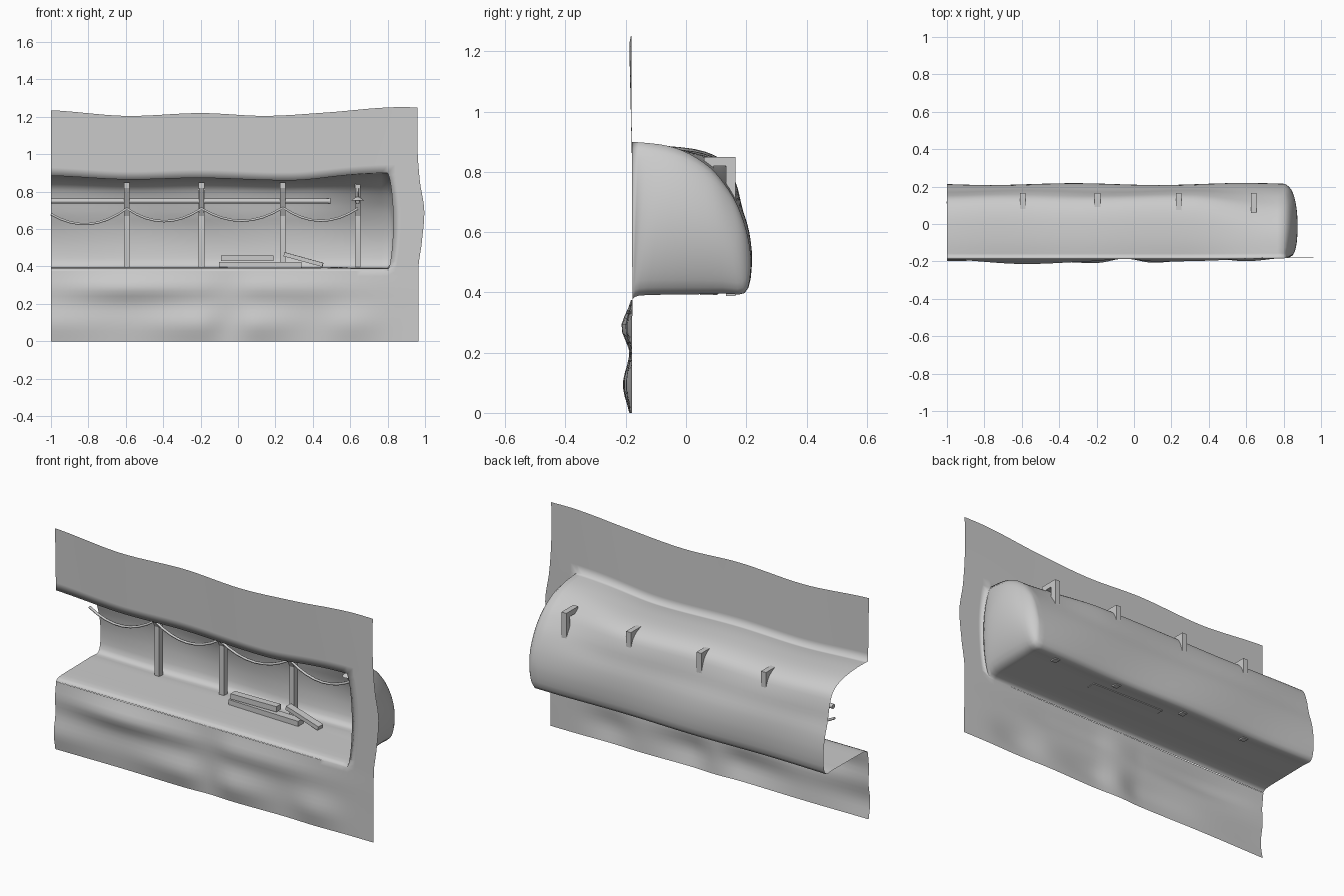
import bpy, bmesh, math
from mathutils import Vector

if "Cube" in bpy.data.objects:
    bpy.data.objects.remove(bpy.data.objects["Cube"])


def curve(table, t):
    """Smooth interpolation of (key, value...) rows, clamped at the ends."""
    n = len(table)
    if t <= table[0][0]:
        return Vector(table[0][1:])
    for i in range(n - 1):
        if t <= table[i + 1][0]:
            p0, p1, p2, p3 = [Vector(table[min(max(i + k, 0), n - 1)][1:]) for k in (-1, 0, 1, 2)]
            u = (t - table[i][0]) / (table[i + 1][0] - table[i][0])
            return 0.5 * (2 * p1 + (p2 - p0) * u + (2 * p0 - 5 * p1 + 4 * p2 - p3) * u * u
                          + (3 * p1 - p0 - 3 * p2 + p3) * u ** 3)
    return Vector(table[-1][1:])


def keyed(points):
    return [(i / (len(points) - 1),) + p for i, p in enumerate(points)]


# Tunnel cross-sections (y, z): main run and the lower-shouldered right end
MAIN = keyed([(-.178, .375), (-.15, .392), (0, .395), (.12, .397), (.195, .402),
              (.213, .5), (.205, .6), (.182, .68), (.163, .76), (.13, .825), (.05, .862), (-.08, .875), (-.18, .87)])
END = keyed([(-.178, .375), (-.15, .39), (0, .393), (.12, .396), (.195, .402),
             (.215, .5), (.205, .6), (.175, .69), (.135, .755), (.08, .815), (0, .865), (-.08, .89), (-.18, .9)])
# Edge heights and bulges along x
TOP = [(-1, 1.235, 0), (-.6, 1.205, 0), (-.2, 1.22, 0), (.15, 1.205, 0), (.5, 1.225, 0), (.8, 1.25, 0), (1, 1.25, 0)]
LIP = [(-1, .015, 0), (-.6, -.005, 0), (-.2, .003, 0), (.25, -.01, 0), (.55, 0, 0), (.8, 0, 0)]
BULGE = [(-1, .01, .02), (-.6, .036, .01), (-.2, .02, .03), (-.05, .008, .005), (.1, .022, .028),
         (.4, .018, .004), (.6, .008, .02), (.8, .002, .002), (1, 0, 0)]
RIGHT = [(0, .965, 0), (.4, .965, 0), (.52, .982, 0), (.7, .996, 0), (.85, .973, 0), (1.02, .96, 0), (1.25, .96, 0)]
X_END, N = 0.8, 40


def hollow(x, s):
    w = min(max((x - .3) / (X_END - .3), 0), 1)
    w = w * w * (3 - 2 * w)
    p = curve(MAIN, s).lerp(curve(END, s), w)
    p.y += curve(LIP, x)[0] * max(0, (s - .6) / .4)
    if .05 < s < .95:
        p.x += .005 * math.sin(7 * x + 9 * s) * math.sin(math.pi * s)
    return Vector((x, p.x, p.y))


def lower(x, s):
    a, b = curve(BULGE, x)
    y = -.178 - a * math.exp(-((s - .76) / .17) ** 2) - b * math.exp(-((s - .25) / .22) ** 2)
    return Vector((x, y - .002 * (1 - s), .375 * s))


def upper(x, s):
    lip = hollow(min(x, X_END), 1)
    z = lip.z + (curve(TOP, x)[0] - lip.z) * s
    return Vector((x, lip.y - .008 * s * (1 - max(0, (x - .5) * 2)), z))


def cap(k, j):
    """Rungs between floor and roof points close the right end."""
    a, b = hollow(X_END, k / N), hollow(X_END, 1 - k / N)
    t, d = j / 20, k / (N / 2)
    p = a.lerp(b, t)
    p.x += math.sin(math.pi * t) ** .6 * (.03 * (1 - d) + .055 * math.sin(math.pi * d ** .7))
    return p


def grid(bm, fn, nu, nv):
    vs = [[bm.verts.new(fn(i, j)) for j in range(nv + 1)] for i in range(nu + 1)]
    for i in range(nu):
        for j in range(nv):
            q = [vs[i][j], vs[i + 1][j], vs[i + 1][j + 1], vs[i][j + 1]]
            if len({tuple(round(c, 5) for c in v.co) for v in q}) > 2:
                bm.faces.new(q)


def out(base, z, i):
    return base + (curve(RIGHT, z)[0] - base) * i / 4


def finish(bm, name, smooth=False):
    me = bpy.data.meshes.new(name)
    bm.to_mesh(me)
    bm.free()
    ob = bpy.data.objects.new(name, me)
    bpy.context.collection.objects.link(ob)
    if smooth:
        for p in me.polygons:
            p.use_smooth = True
    return ob


# Rock wall: hollow tunnel, wall below, wall above, end cap and right-hand border
bm = bmesh.new()
M = 54
xs = [-1 + (X_END + 1) * i / M for i in range(M + 1)]
grid(bm, lambda i, j: hollow(xs[i], j / N), M, N)
grid(bm, lambda i, j: lower(xs[i], j / 14), M, 14)
grid(bm, lambda i, j: upper(xs[i], j / 8), M, 8)
grid(bm, cap, N // 2, 20)
grid(bm, lambda i, j: lower(out(X_END, .375 * j / 14, i), j / 14), 4, 14)


def border(i, j):
    p = cap(0, j)
    p.x = out(p.x, p.z, i)
    return p


def upper_border(i, j):
    z = upper(X_END, j / 8).z
    return upper(out(X_END, z, i), j / 8)


grid(bm, border, 4, 20)
grid(bm, upper_border, 4, 8)
bmesh.ops.remove_doubles(bm, verts=bm.verts, dist=.0008)
bmesh.ops.recalc_face_normals(bm, faces=bm.faces)
high = max(bm.faces, key=lambda f: f.calc_center_median().z)
if high.normal.y > 0:
    bmesh.ops.reverse_faces(bm, faces=bm.faces)
finish(bm, "rock_wall", True)


def prism(name, outline, x0, x1):
    """Extrude a (y, z) outline along x."""
    bm = bmesh.new()
    f = bm.faces.new([bm.verts.new((x0, y, z)) for y, z in outline])
    ext = bmesh.ops.extrude_face_region(bm, geom=[f])
    bmesh.ops.translate(bm, vec=(x1 - x0, 0, 0), verts=[v for v in ext["geom"] if isinstance(v, bmesh.types.BMVert)])
    bmesh.ops.recalc_face_normals(bm, faces=bm.faces)
    return finish(bm, name)


def box(name, loc, size, tilt=0, yaw=0):
    bpy.ops.mesh.primitive_cube_add(size=1, location=loc, rotation=(0, tilt, yaw))
    ob = bpy.context.object
    ob.name, ob.scale = name, size
    return ob


def tube(name, pts, r, res=3):
    cu = bpy.data.curves.new(name, 'CURVE')
    cu.dimensions, cu.bevel_depth, cu.bevel_resolution, cu.use_fill_caps = '3D', r, res, True
    sp = cu.splines.new('POLY')
    sp.points.add(len(pts) - 1)
    for p, c in zip(sp.points, pts):
        p.co = (*c, 1)
    ob = bpy.data.objects.new(name, cu)
    bpy.context.collection.objects.link(ob)


# Timber posts with a short roof beam and a slanted brace
POSTS = (-.595, -.195, .24, .64)
for x in POSTS:
    prism("post", [(.132, .388), (.165, .388), (.165, .85), (.132, .85)], x - .015, x + .015)
    prism("roof_beam", [(.06, .82), (.132, .82), (.132, .85), (.06, .85)], x - .015, x + .015)
    prism("brace", [(.132, .67), (.132, .71), (.09, .82), (.06, .82)], x - .0145, x + .0145)

# Pipe along the back with an end collar
tube("pipe", [(-1, .125, .75), (.49, .125, .75)], .013)
tube("pipe_collar", [(.483, .125, .75), (.495, .125, .75)], .018)

# Cable sagging from post to post
stops = [(-1, .68), (-.595, .71), (-.195, .71), (.24, .715), (.64, .71)]
pts = []
for (xa, za), (xb, zb) in zip(stops, stops[1:]):
    for i in range(8):
        t = i / 8
        pts.append((xa + (xb - xa) * t, .115, za + (zb - za) * t - .068 * 4 * t * (1 - t)))
tube("cable", pts + [(.64, .115, .71)], .007, 1)

# Lamp hanging from the last beam
for name, r1, r2, d, z in (("lamp_shade", .034, .01, .018, .762), ("lamp_bulb", .008, .014, .02, .745),
                           ("lamp_stem", .005, .005, .055, .797)):
    bpy.ops.mesh.primitive_cone_add(vertices=12, radius1=r1, radius2=r2, depth=d, location=(.64, .065, z))
    bpy.context.object.name = name

# Loose planks on the floor
box("plank", (.12, .075, .408), (.44, .045, .032), 0, -.03)
box("plank", (.05, .085, .443), (.28, .04, .03), 0, .02)
box("plank", (.35, .085, .437), (.215, .04, .022), math.atan2(.055, .2), -.05)
